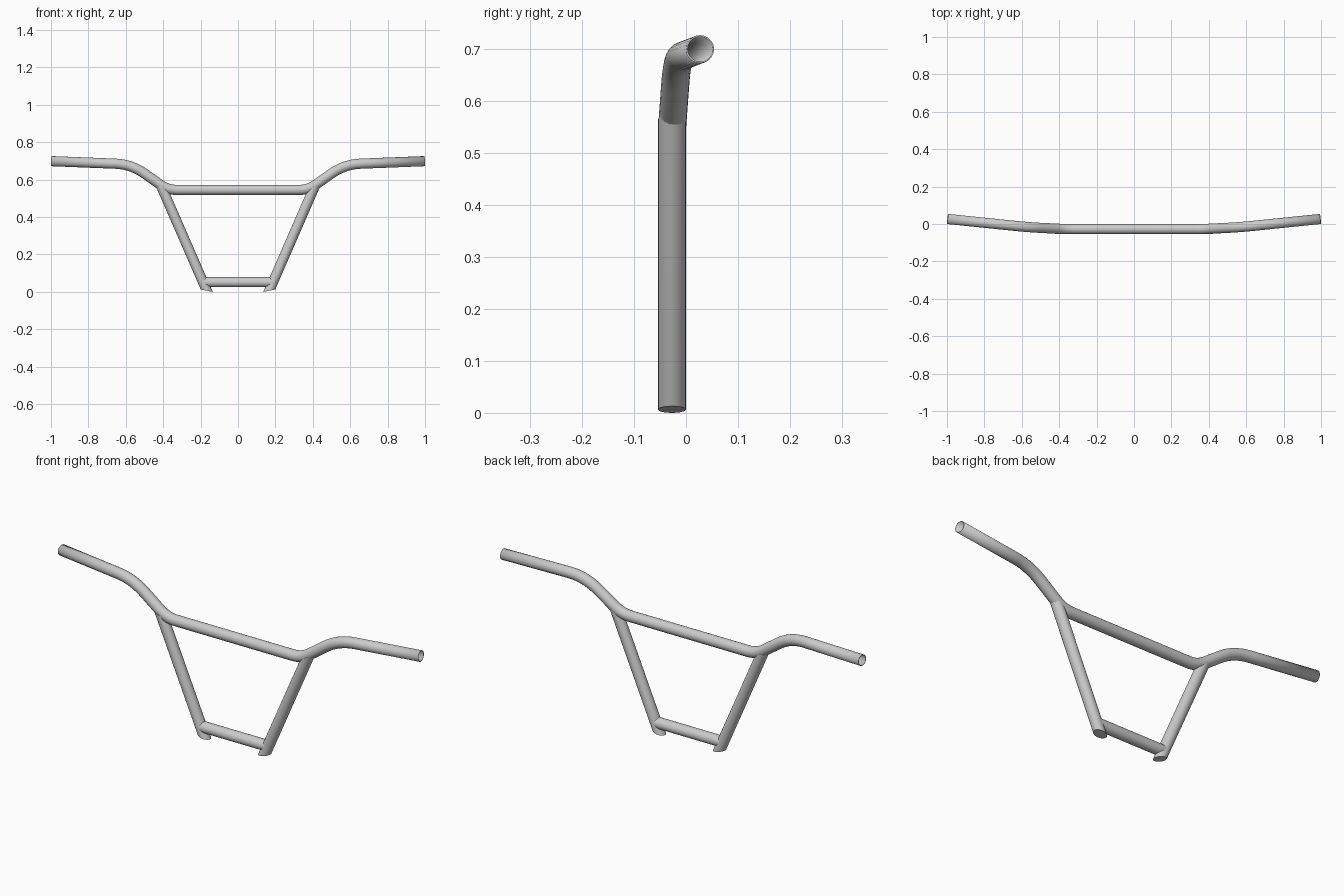
import bpy, bmesh
from math import sin, cos, tau
from mathutils import Vector

if "Cube" in bpy.data.objects:
    bpy.data.objects.remove(bpy.data.objects["Cube"])

R, SIDES, Y = 0.027, 20, -0.027


def tube(name, path, caps=(None, None), fill=False):
    """Sweep a circle along path; caps = optional cutting-plane normals at the two ends."""
    bm = bmesh.new()
    rings = []
    for i, p in enumerate(path):
        d0 = (p - path[i - 1]).normalized() if i else (path[1] - p).normalized()
        d1 = (path[i + 1] - p).normalized() if i < len(path) - 1 else d0
        t = (d0 + d1).normalized()
        u = Vector((0, 1, 0)).cross(t).normalized()
        v = t.cross(u)
        cut = caps[0] if i == 0 else caps[1] if i == len(path) - 1 else None
        ring = []
        for k in range(SIDES):
            o = R * (cos(tau * k / SIDES) * u + sin(tau * k / SIDES) * v)
            if cut:
                o -= t * (o.dot(cut) / t.dot(cut))
            ring.append(bm.verts.new(p + o))
        rings.append(ring)
    for a, b in zip(rings, rings[1:]):
        for k in range(SIDES):
            j = (k + 1) % SIDES
            bm.faces.new((a[k], a[j], b[j], b[k]))
    if fill:
        bm.faces.new(rings[0])
        bm.faces.new(rings[-1])
    bmesh.ops.recalc_face_normals(bm, faces=bm.faces)
    me = bpy.data.meshes.new(name)
    bm.to_mesh(me)
    bm.free()
    ob = bpy.data.objects.new(name, me)
    bpy.context.collection.objects.link(ob)
    bpy.ops.object.select_all(action='DESELECT')
    ob.select_set(True)
    bpy.context.view_layer.objects.active = ob
    bpy.ops.object.shade_smooth_by_angle(angle=0.6)
    return ob


def bend(a, c, b, dist, n=8):
    """Rounded corner at c between the directions to a and b."""
    p, q = c + (a - c).normalized() * dist, c + (b - c).normalized() * dist
    return [p * (1 - s) ** 2 + c * 2 * s * (1 - s) + q * s * s
            for s in (i / n for i in range(n + 1))]


def mirror(v):
    return Vector((-v.x, v.y, v.z))


# Main bar: straight centre, rising shoulders, swept-back hollow grips
grip = Vector((0.997, 0.027, 0.699))
shoulder = Vector((0.57, -0.017, 0.682))
elbow = Vector((0.375, Y, 0.545))
half = bend(mirror(elbow), elbow, shoulder, 0.05) + bend(elbow, shoulder, grip, 0.085) + [grip]
bar = tube("main_bar", [mirror(p) for p in reversed(half)] + half)
wall = bar.modifiers.new("wall", 'SOLIDIFY')
wall.thickness, wall.offset = 0.003, -1

# Legs: mitred into the bar at the top, cut slightly sloping at the foot
for side, s in (("left", -1), ("right", 1)):
    foot = Vector((s * 0.167, Y, 0.0065))
    top = Vector((s * 0.409, Y, 0.562))
    tube(side + "_leg", [foot, top],
         (Vector((s * 0.2, 0, -1)), Vector((-s * 0.45, 0, 1))), fill=True)

# Lower cross bar between the legs
tube("lower_bar", [Vector((-0.18, Y, 0.052)), Vector((0.18, Y, 0.052))],
     (Vector((0.92, 0, 0.4)), Vector((0.92, 0, -0.4))), fill=True)
